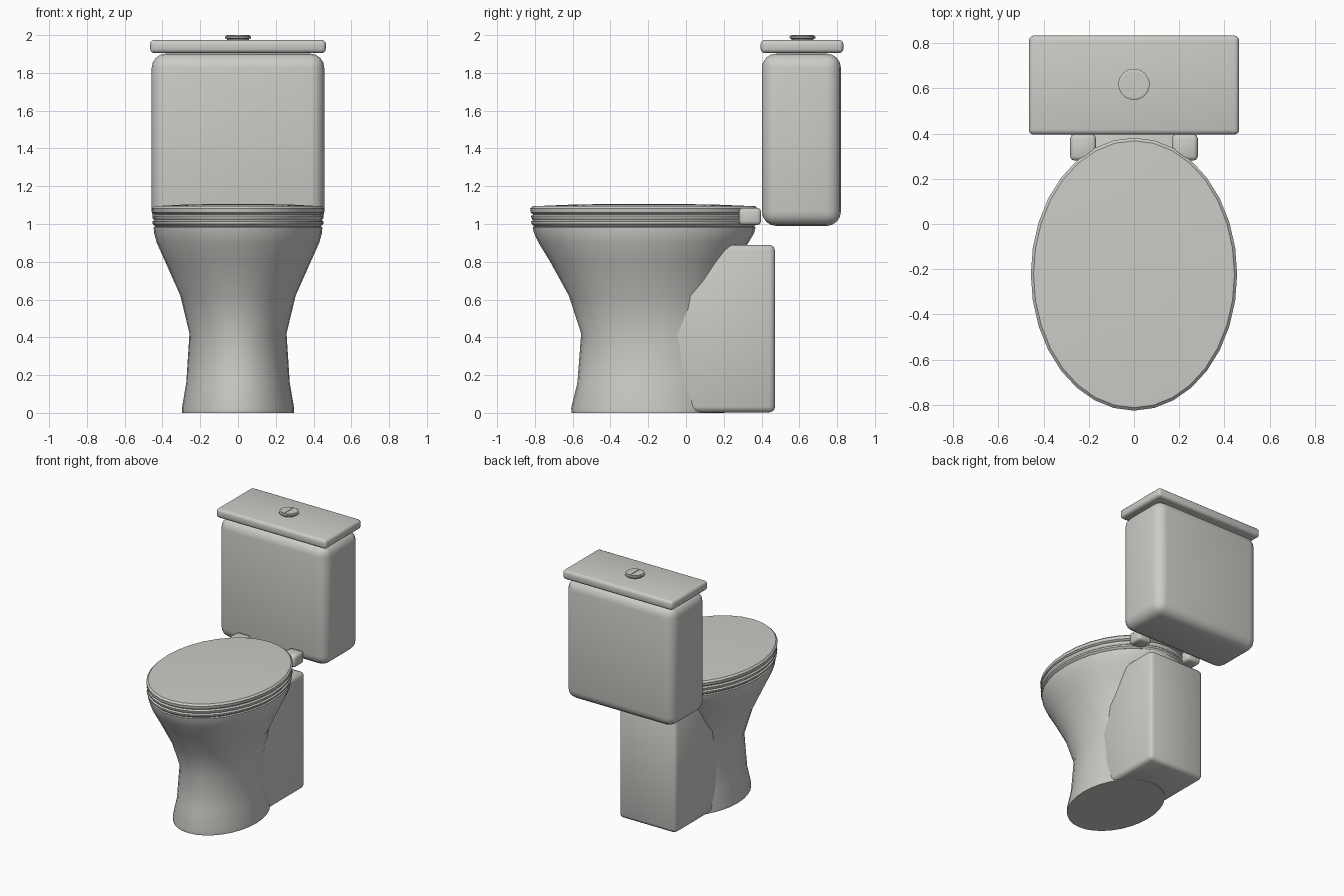
import bpy, bmesh, math

if "Cube" in bpy.data.objects:
    bpy.data.objects.remove(bpy.data.objects["Cube"])

ceramic = bpy.data.materials.new("warm_grey_ceramic")
ceramic.diffuse_color = (0.60, 0.60, 0.575, 1)
ceramic.use_nodes = True
ceramic.node_tree.nodes["Principled BSDF"].inputs["Base Color"].default_value = ceramic.diffuse_color


def finish(bm, name, angle=40):
    bmesh.ops.recalc_face_normals(bm, faces=bm.faces[:])
    me = bpy.data.meshes.new(name)
    bm.to_mesh(me)
    bm.free()
    me.materials.append(ceramic)
    ob = bpy.data.objects.new(name, me)
    bpy.context.collection.objects.link(ob)
    bpy.ops.object.select_all(action='DESELECT')
    ob.select_set(True)
    bpy.context.view_layer.objects.active = ob
    bpy.ops.object.shade_smooth_by_angle(angle=math.radians(angle))
    return ob


def loft(name, rings, n=32, angle=40):
    """Stack of closed ellipses given as (z, half width, half depth, centre y)."""
    bm = bmesh.new()
    loops = []
    for z, rx, ry, cy in rings:
        loops.append([bm.verts.new((rx * math.cos(2 * math.pi * i / n),
                                    cy + ry * math.sin(2 * math.pi * i / n), z))
                      for i in range(n)])
    for a, b in zip(loops, loops[1:]):
        for i in range(n):
            j = (i + 1) % n
            bm.faces.new((a[i], a[j], b[j], b[i]))
    bm.faces.new(loops[0][::-1])
    bm.faces.new(loops[-1])
    return finish(bm, name, angle)


def rounded_box(name, lo, hi, bevel, segments):
    bm = bmesh.new()
    bmesh.ops.create_cube(bm, size=1)
    for v in bm.verts:
        v.co = [(l + h) / 2 + c * (h - l) for l, h, c in zip(lo, hi, v.co)]
    bmesh.ops.bevel(bm, geom=bm.edges[:], offset=bevel, segments=segments,
                    profile=0.5, affect='EDGES')
    return finish(bm, name, 50)


# Pedestal and bowl in one flowing shape
loft("bowl", [
    (0.0, 0.297, 0.405, -0.20), (0.025, 0.297, 0.408, -0.20),
    (0.16, 0.274, 0.385, -0.19), (0.42, 0.257, 0.375, -0.18),
    (0.62, 0.305, 0.40, -0.22), (0.80, 0.385, 0.494, -0.225),
    (0.90, 0.430, 0.555, -0.225), (0.95, 0.444, 0.582, -0.222),
    (0.982, 0.447, 0.590, -0.222), (0.99, 0.435, 0.578, -0.222)])

# Seat and closed lid, separated by narrow grooves
CY = -0.222
loft("seat", [
    (0.985, 0.436, 0.580, CY), (1.000, 0.452, 0.596, CY),
    (1.012, 0.454, 0.598, CY), (1.020, 0.444, 0.588, CY),
    (1.030, 0.452, 0.596, CY), (1.042, 0.454, 0.598, CY),
    (1.050, 0.444, 0.588, CY)], angle=30)
loft("lid", [
    (1.050, 0.440, 0.585, CY), (1.060, 0.453, 0.600, CY),
    (1.082, 0.456, 0.603, CY), (1.094, 0.444, 0.590, CY),
    (1.102, 0.30, 0.40, CY), (1.106, 0.13, 0.20, CY)], angle=30)

# Hinge blocks behind the seat
for side, x in (("left", -0.225), ("right", 0.225)):
    rounded_box("hinge_" + side, (x - 0.057, 0.28, 0.995),
                (x + 0.057, 0.397, 1.085), 0.018, 2)

# Rear support block merging into the pedestal
rounded_box("rear_support", (-0.24, -0.10, 0.002), (0.24, 0.472, 0.89), 0.03, 2)

# Cistern with its overhanging cover
rounded_box("cistern", (-0.457, 0.402, 0.99), (0.457, 0.82, 1.902), 0.075, 4)
rounded_box("cistern_cover", (-0.465, 0.395, 1.905), (0.465, 0.833, 1.975), 0.022, 3)

# Flush button: collar and two pressing halves with a thin gap
loft("button_collar", [
    (1.970, 0.055, 0.055, 0.617), (1.980, 0.060, 0.060, 0.617),
    (1.984, 0.069, 0.069, 0.617), (1.993, 0.069, 0.069, 0.617),
    (1.996, 0.062, 0.062, 0.617)], angle=30)
for side, s in (("left", -1), ("right", 1)):
    bm = bmesh.new()
    arc = [(s * (0.002 + 0.058 * math.cos(t)), 0.617 + 0.058 * math.sin(t))
           for t in [math.pi * (k / 12 - 0.5) for k in range(13)]]
    face = bm.faces.new([bm.verts.new((x, y, 1.990)) for x, y in arc])
    top = bmesh.ops.extrude_face_region(bm, geom=[face])["geom"]
    for v in top:
        if isinstance(v, bmesh.types.BMVert):
            v.co.z = 2.0
    finish(bm, "button_half_" + side, 30)
